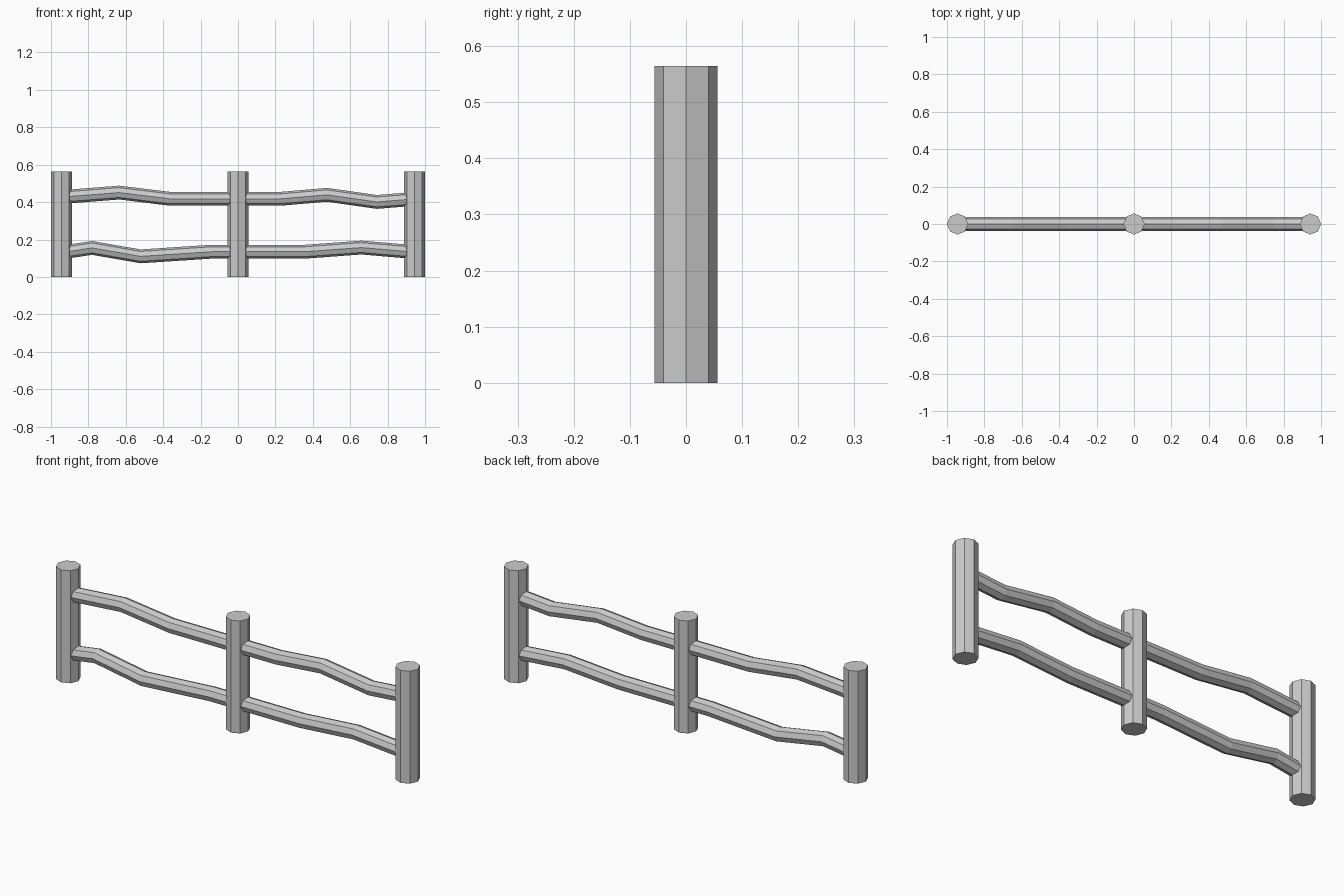
import bpy, bmesh
from math import sin, cos, pi

if "Cube" in bpy.data.objects:
    bpy.data.objects.remove(bpy.data.objects["Cube"])

SIDES = 8
POST_R, POST_H, POST_X = 0.0565, 0.565, 0.9435
RAIL_R = 0.037


def loft(name, rings):
    """Join consecutive rings of points into a capped, flat-faced solid."""
    bm = bmesh.new()
    loops = [[bm.verts.new(p) for p in ring] for ring in rings]
    for a, b in zip(loops, loops[1:]):
        for i in range(SIDES):
            j = (i + 1) % SIDES
            bm.faces.new((a[i], a[j], b[j], b[i]))
    bm.faces.new(loops[0])
    bm.faces.new(loops[-1])
    bmesh.ops.recalc_face_normals(bm, faces=bm.faces)
    mesh = bpy.data.meshes.new(name)
    bm.to_mesh(mesh)
    bm.free()
    obj = bpy.data.objects.new(name, mesh)
    bpy.context.collection.objects.link(obj)
    return obj


CIRCLE = [(cos(2 * pi * i / SIDES), sin(2 * pi * i / SIDES)) for i in range(SIDES)]

# Upright octagonal posts
for name, x in (("left_post", -POST_X), ("middle_post", 0), ("right_post", POST_X)):
    loft(name, [[(x + POST_R * c, POST_R * s, z) for c, s in CIRCLE]
                for z in (0, POST_H)])

# Crooked rails running through the posts: (x, z) centre lines
rails = {
    "upper_rail": [(-0.943, 0.427), (-0.635, 0.451), (-0.365, 0.418), (0.23, 0.418),
                   (0.475, 0.439), (0.743, 0.401), (0.943, 0.417)],
    "lower_rail": [(-0.943, 0.131), (-0.78, 0.155), (-0.52, 0.110), (-0.14, 0.135),
                   (0.36, 0.135), (0.66, 0.157), (0.943, 0.133)],
}
for name, path in rails.items():
    loft(name, [[(x, RAIL_R * c, z + RAIL_R * s) for c, s in CIRCLE]
                for x, z in path])
